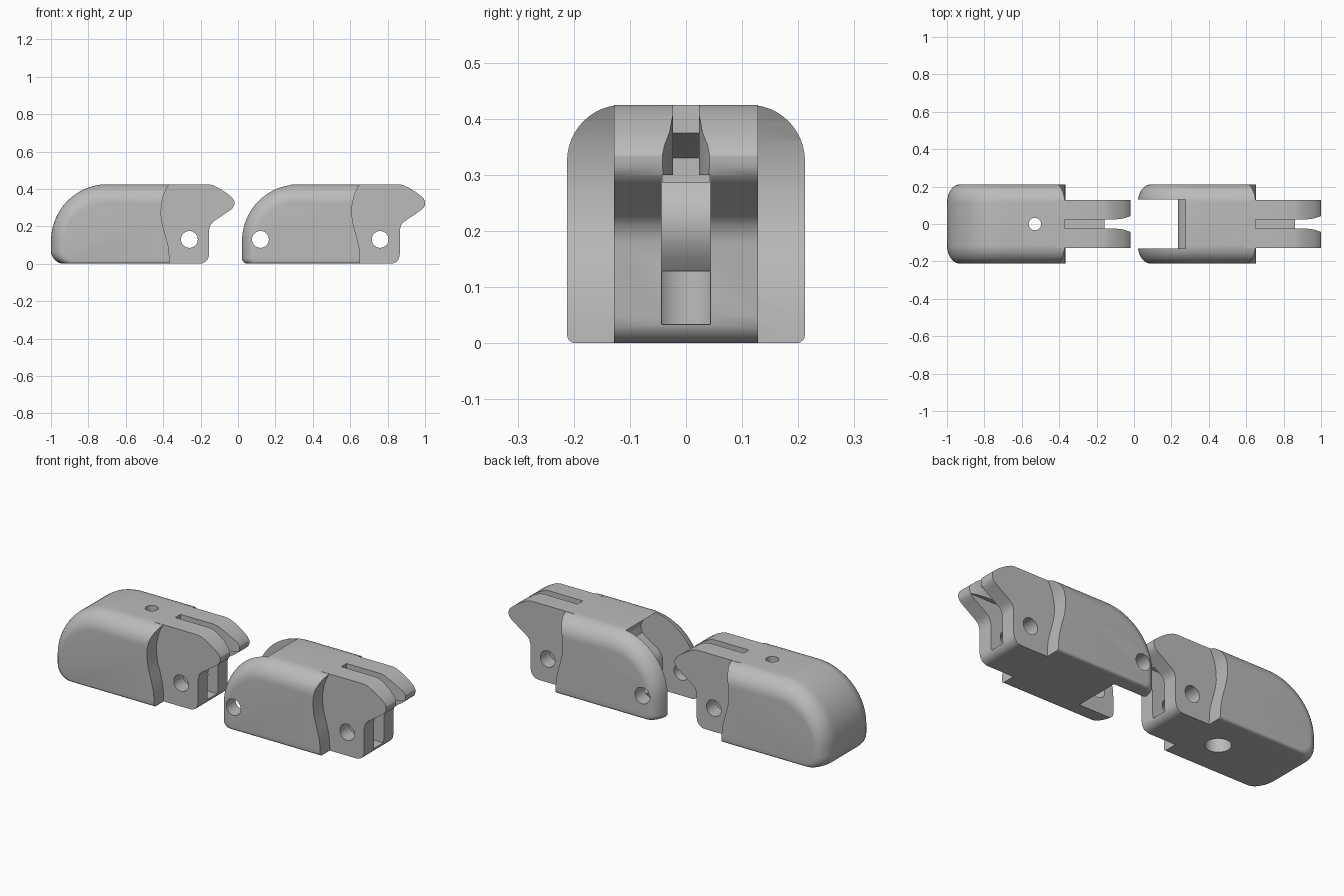
import bpy, bmesh, math

cube = bpy.data.objects.get("Cube")
if cube:
    bpy.data.objects.remove(cube, do_unlink=True)

grey = bpy.data.materials.new("matte grey")
grey.use_nodes = True
grey.diffuse_color = (0.5, 0.5, 0.5, 1)
grey.node_tree.nodes["Principled BSDF"].inputs["Base Color"].default_value = (0.5, 0.5, 0.5, 1)

HALF, HEIGHT, ROUND, LIP = 0.212, 0.425, 0.1, 0.015
TONGUE = 0.128


def loft(name, rings):
    """Solid through a list of matching closed rings."""
    bm = bmesh.new()
    loops = [[bm.verts.new(p) for p in ring] for ring in rings]
    for a, b in zip(loops, loops[1:]):
        for i in range(len(a)):
            j = (i + 1) % len(a)
            bm.faces.new((a[i], a[j], b[j], b[i]))
    bm.faces.new(loops[0])
    bm.faces.new(loops[-1])
    bmesh.ops.recalc_face_normals(bm, faces=bm.faces)
    mesh = bpy.data.meshes.new(name)
    bm.to_mesh(mesh)
    bm.free()
    mesh.materials.append(grey)
    obj = bpy.data.objects.new(name, mesh)
    bpy.context.collection.objects.link(obj)
    return obj


def plate(name, profile, y0, y1):
    """Side profile (x, z) extruded across the width."""
    return loft(name, [[(x, y, z) for x, z in profile] for y in (y0, y1)])


def column(name, outline, z0, z1):
    """Plan outline (x, y) extruded upward."""
    return loft(name, [[(x, y, z) for x, y in outline] for z in (z0, z1)])


def circle(cx, cy, r, n=32):
    return [(cx + r * math.cos(i * math.tau / n), cy + r * math.sin(i * math.tau / n))
            for i in range(n)]


def combine(target, other, operation):
    """Apply a boolean and discard the helper."""
    mod = target.modifiers.new("cut", 'BOOLEAN')
    mod.operation, mod.object, mod.solver = operation, other, 'EXACT'
    graph = bpy.context.evaluated_depsgraph_get()
    mesh = bpy.data.meshes.new_from_object(target.evaluated_get(graph))
    target.modifiers.clear()
    target.data = mesh
    bpy.data.objects.remove(other, do_unlink=True)


def shell_ring(y, inset, lift, toe):
    """Rounded-nose side outline, shrunk toward the flanks."""
    left, top, cx, cz = -1 + inset * 0.7, HEIGHT - inset, -0.7, 0.12
    pts = [(-0.36, lift), (-0.36, top)]
    for i in range(21):
        a = math.pi / 2 * (1 + i / 20)
        pts.append((cx + (cx - left) * math.cos(a), cz + (top - cz) * math.sin(a)))
    for i in range(9):
        a = math.pi * (1 + i / 16)
        pts.append((left + toe + toe * math.cos(a), lift + toe + toe * math.sin(a)))
    return [(x, y, z) for x, z in pts]


def shell(name, toe):
    rings = []
    for i in range(13):
        a = math.pi / 2 * i / 12
        y = HALF - ROUND + ROUND * math.sin(a)
        t = max(0, y - HALF + LIP)
        lift = LIP - math.sqrt(max(0, LIP * LIP - t * t))
        rings.append((y, ROUND * (1 - math.cos(a)), lift))
    rings = [(-y, d, e) for y, d, e in reversed(rings)] + rings
    return loft(name, [shell_ring(y, d, e, toe) for y, d, e in rings])


SHOULDER = [(-0.365, -0.1), (-0.367, 0.04), (-0.372, 0.09), (-0.387, 0.15), (-0.404, 0.21),
            (-0.411, 0.26), (-0.41, 0.31), (-0.4, 0.36), (-0.386, 0.395), (-0.37, 0.425),
            (-0.37, 0.5), (-0.2, 0.5), (-0.2, -0.1)]
BEAK = [(-0.42, HEIGHT), (-0.16, HEIGHT), (-0.135, 0.42), (-0.1, 0.403), (-0.06, 0.377),
        (-0.03, 0.352), (-0.02, 0.335), (-0.02, 0.315), (-0.028, 0.298), (-0.045, 0.284),
        (-0.13, 0.226), (-0.147, 0.209), (-0.155, 0.18), (-0.155, 0.05), (-0.16, 0.027),
        (-0.172, 0.011), (-0.19, 0.002), (-0.205, 0), (-0.42, 0)]
POCKET = [(-1.1, 0.5), (-0.75, 0.5), (-0.75, 0.425), (-0.7, 0.385), (-0.66, 0.35),
          (-0.65, 0.32), (-0.66, 0.285), (-0.765, 0.215), (-0.785, 0.18),
          (-0.785, -0.1), (-1.1, -0.1)]


def segment(name, toe, tunnel_end):
    """Shell with a hinged tongue, split by the cord slot."""
    body = shell(name, toe)
    for side in (-1, 1):
        combine(body, plate("shoulder_cutter", SHOULDER, side * TONGUE, side * 0.3), 'DIFFERENCE')
    combine(body, plate("tongue", BEAK, -TONGUE, TONGUE), 'UNION')
    # pivot hole, narrow top slot and flared slot mouth
    combine(body, plate("pivot_cutter", circle(-0.26, 0.13, 0.045), -0.3, 0.3), 'DIFFERENCE')
    slot = [(-0.37, 0.023), (-0.11, 0.023), (-0.06, 0.029), (-0.02, 0.042), (0.05, 0.07)]
    outline = slot + [(x, -y) for x, y in reversed(slot)]
    combine(body, column("slot_cutter", outline, 0.25, 0.5), 'DIFFERENCE')
    # wider chamber with a bulged back wall
    bulge = [(-0.37 - 0.04 * (i / 4) ** 2, 0.215 + 0.085 * i / 4) for i in range(-4, 5)]
    chamber = [(0.05, 0.033), (-0.41, 0.033)] + bulge + [(0.05, 0.3)]
    combine(body, plate("chamber_cutter", chamber, -0.044, 0.044), 'DIFFERENCE')
    # lower and upper cord tunnels
    low = [(-0.36, 0.034), (-0.36, 0.128), (tunnel_end, 0.128), (tunnel_end, 0.034)]
    combine(body, plate("low_tunnel_cutter", low, -0.043, 0.043), 'DIFFERENCE')
    high = [(-0.368, 0.375), (-0.368, 0.295), (-0.42, 0.28), (-0.53, 0.25),
            (-0.53, 0.33), (-0.45, 0.355)]
    combine(body, plate("high_tunnel_cutter", high, -0.042, 0.042), 'DIFFERENCE')
    return body


# closed fingertip with a vertical cord hole
tip = segment("tip_segment", 0.07, -0.53)
combine(tip, column("cord_hole_cutter", circle(-0.53, 0, 0.033), 0.1, 0.5), 'DIFFERENCE')
combine(tip, column("knot_hole_cutter", circle(-0.53, 0, 0.065), -0.1, 0.2), 'DIFFERENCE')

# middle link with a forked front that takes another tongue
link = segment("middle_segment", 0.03, -0.8)
combine(link, plate("pocket_cutter", POCKET, -0.13, 0.13), 'DIFFERENCE')
combine(link, plate("fork_pivot_cutter", circle(-0.9, 0.13, 0.045), -0.3, 0.3), 'DIFFERENCE')
link.location.x = 1.02

for obj in (tip, link):
    bpy.ops.object.select_all(action='DESELECT')
    obj.select_set(True)
    bpy.context.view_layer.objects.active = obj
    bpy.ops.object.shade_smooth_by_angle(angle=math.radians(30))
